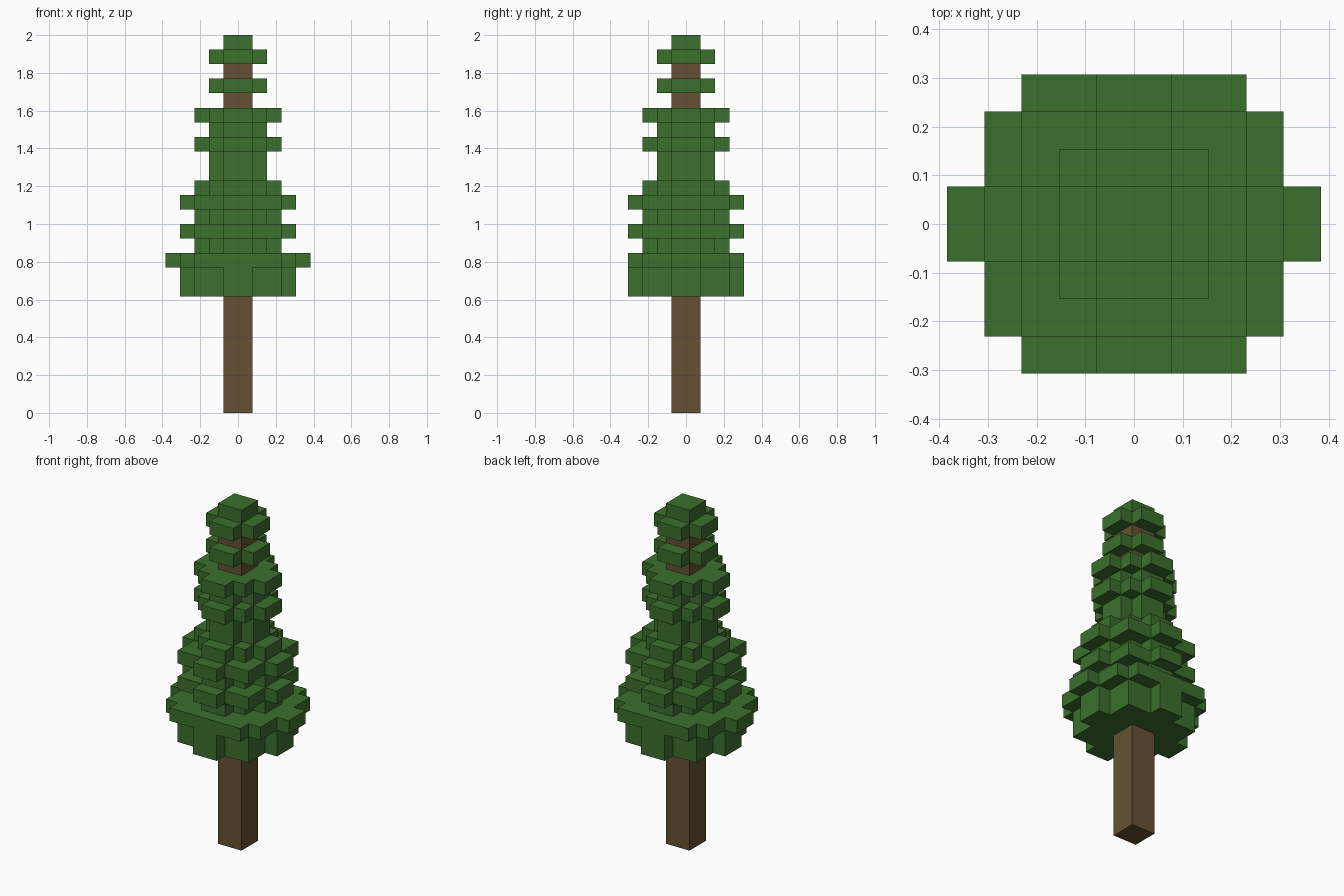
import bpy
import bmesh

cube = bpy.data.objects.get("Cube")
if cube:
    bpy.data.objects.remove(cube, do_unlink=True)

U = 1 / 13  # one block


def make_material(name, color):
    mat = bpy.data.materials.new(name)
    mat.use_nodes = True
    mat.diffuse_color = color
    mat.node_tree.nodes["Principled BSDF"].inputs["Base Color"].default_value = color
    return mat


def outline(steps):
    """Closed stepped outline, mirrored from its outer corners in one quadrant."""
    quad = [steps[0]]
    for (_, y), corner in zip(steps, steps[1:]):
        quad += [(corner[0], y), corner]
    back = quad[::-1]
    return (quad + [(-x, y) for x, y in back]
            + [(-x, -y) for x, y in quad] + [(x, -y) for x, y in back])


def add_layer(name, steps, bottom, top, mat):
    """Extrude a stepped outline between two block heights."""
    bm = bmesh.new()
    base = bm.faces.new([bm.verts.new((x * U, y * U, bottom * U))
                         for x, y in outline(steps)])
    result = bmesh.ops.extrude_face_region(bm, geom=[base], use_keep_orig=True)
    raised = [g for g in result["geom"] if isinstance(g, bmesh.types.BMVert)]
    bmesh.ops.translate(bm, vec=(0, 0, (top - bottom) * U), verts=raised)
    bmesh.ops.recalc_face_normals(bm, faces=bm.faces)
    mesh = bpy.data.meshes.new(name)
    bm.to_mesh(mesh)
    bm.free()
    mesh.materials.append(mat)
    obj = bpy.data.objects.new(name, mesh)
    bpy.context.collection.objects.link(obj)
    return obj


bark = make_material("bark_brown", (0.130, 0.083, 0.034, 1))
needles = make_material("needle_green", (0.045, 0.162, 0.026, 1))

# Outer corners of each outline, in blocks
post = [(1, 1)]
cross = [(2, 1), (1, 2)]
medium = [(3, 1), (2, 2), (1, 3)]
large = [(4, 1), (3, 3), (1, 4)]
widest = [(5, 1), (4, 3), (3, 4)]

# Trunk
add_layer("trunk", post, 0, 25, bark)

# Foliage layers from bottom to top
foliage = [
    ("lower_skirt", large, 8, 10),
    ("widest_branches", widest, 10, 11),
    ("lower_core", medium, 11, 12),
    ("large_branches_low", large, 12, 13),
    ("middle_core", medium, 13, 14),
    ("large_branches_high", large, 14, 15),
    ("upper_core", medium, 15, 16),
    ("neck", cross, 16, 18),
    ("medium_branches_low", medium, 18, 19),
    ("small_core", cross, 19, 20),
    ("medium_branches_high", medium, 20, 21),
    ("small_branches_low", cross, 22, 23),
    ("small_branches_high", cross, 24, 25),
    ("tree_tip", post, 25, 26),
]
for name, steps, bottom, top in foliage:
    add_layer(name, steps, bottom, top, needles)
